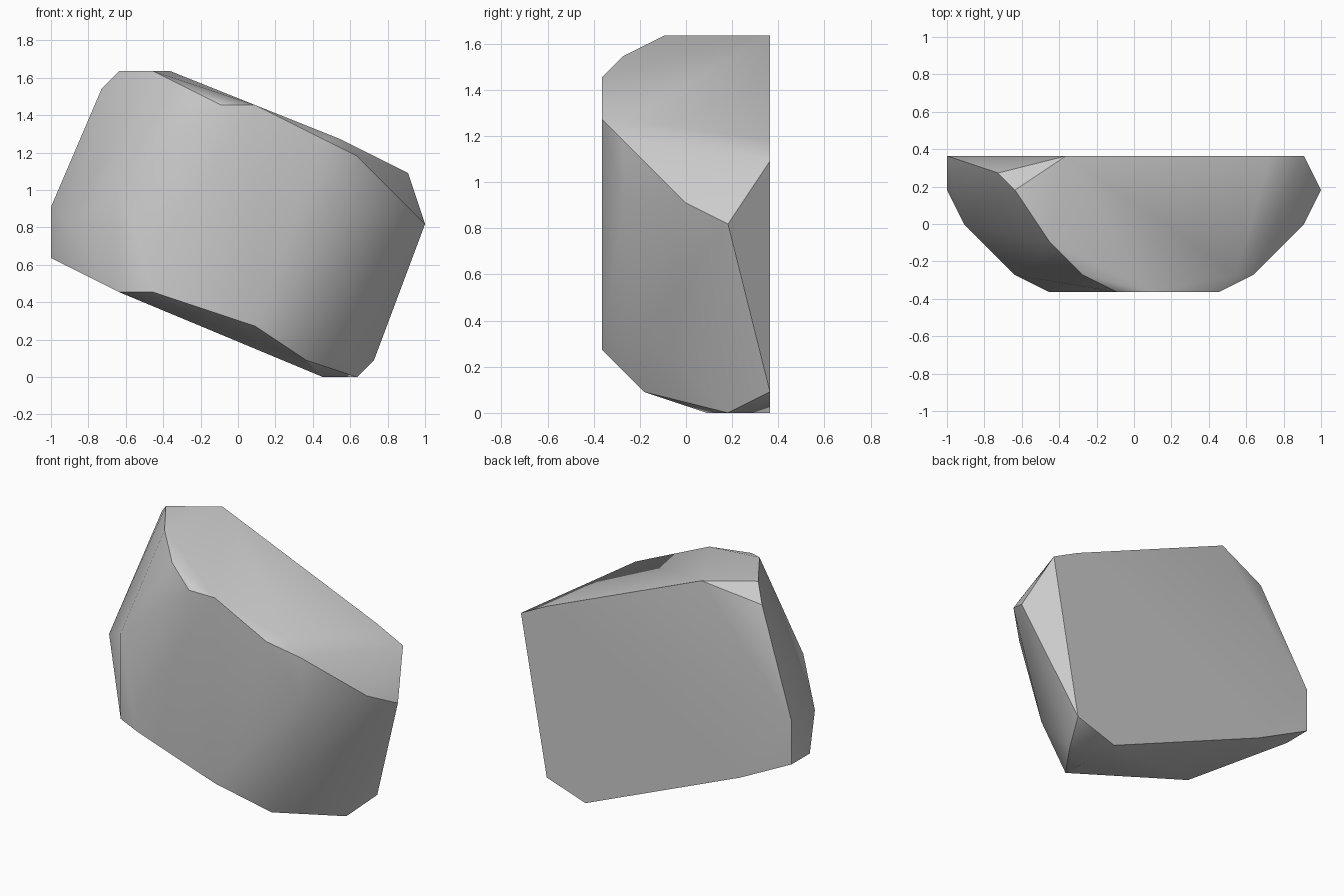
import bpy
import bmesh
import math
from mathutils import Vector

# Remove the default cube only
default_cube = bpy.data.objects.get("Cube")
if default_cube:
    bpy.data.objects.remove(default_cube, do_unlink=True)

UNIT = 1 / 11  # the stone's corners sit on a regular lattice

# Corner groups, as lattice steps (x, y, z)
flat_back = [(10, 4, 12), (8, 4, 13), (-4, 4, 18), (-11, 4, 10),
             (-11, 4, 7), (-7, 4, 5), (5, 4, 0), (8, 4, 1)]
upper_rim = [(-8, 3, 17), (-7, 2, 18), (-5, -1, 18), (-3, -3, 17), (-1, -4, 16),
             (1, -4, 16), (5, -4, 14), (6, -3, 14), (7, -3, 13), (10, 0, 10), (11, 2, 9)]
lower_rim = [(-11, 2, 7), (-7, -3, 5), (1, -4, 3), (4, -2, 1), (5, 1, 0), (7, 2, 0)]
rounded_sides = [(-10, 0, 9), (-7, -3, 11), (-5, -4, 5), (-5, -4, 7),
                 (6, -2, 4), (7, -3, 10)]


def make_material(name, colour):
    material = bpy.data.materials.new(name)
    material.use_nodes = True
    material.diffuse_color = colour
    shader = next(n for n in material.node_tree.nodes if n.type == 'BSDF_PRINCIPLED')
    shader.inputs["Base Color"].default_value = colour
    return material


def make_stone(name, corners, material):
    """Wrap a convex skin around the corners and soften its shallow edges."""
    bm = bmesh.new()
    for corner in corners:
        bm.verts.new(Vector(corner) * UNIT)
    hull = bmesh.ops.convex_hull(bm, input=bm.verts[:])
    unused = [g for g in hull["geom_interior"] if isinstance(g, bmesh.types.BMVert)]
    bmesh.ops.delete(bm, geom=list(set(unused)), context='VERTS')
    bmesh.ops.dissolve_limit(bm, angle_limit=math.radians(1),
                             verts=bm.verts[:], edges=bm.edges[:])
    bmesh.ops.recalc_face_normals(bm, faces=bm.faces[:])
    mesh = bpy.data.meshes.new(name)
    bm.to_mesh(mesh)
    bm.free()
    mesh.materials.append(material)
    stone = bpy.data.objects.new(name, mesh)
    bpy.context.collection.objects.link(stone)
    bpy.ops.object.select_all(action='DESELECT')
    stone.select_set(True)
    bpy.context.view_layer.objects.active = stone
    bpy.ops.object.shade_smooth_by_angle(angle=math.radians(30))
    return stone


# Stone body
grey = make_material("stone_grey", (0.6, 0.6, 0.6, 1))
make_stone("stone_block", flat_back + upper_rim + lower_rim + rounded_sides, grey)
